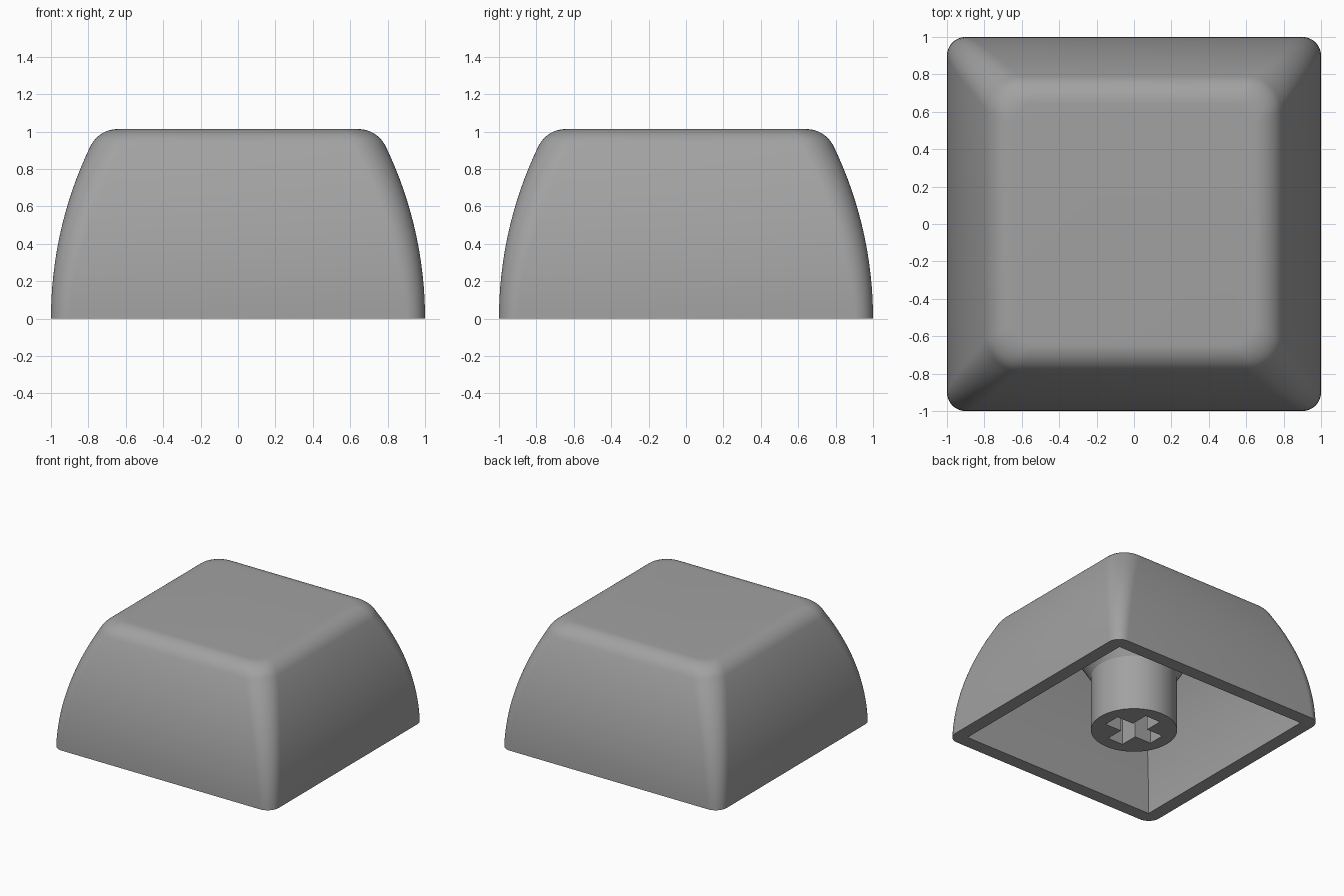
import bpy, bmesh, math

if "Cube" in bpy.data.objects:
    bpy.data.objects.remove(bpy.data.objects["Cube"])

grey = bpy.data.materials.new("mid_grey")
grey.diffuse_color = (0.36, 0.36, 0.36, 1)
grey.use_nodes = True
grey.node_tree.nodes["Principled BSDF"].inputs["Base Color"].default_value = grey.diffuse_color

TOP = 1.013          # overall height
BEND = 2.12          # radius of the curved side walls
CEILING = 0.88       # underside of the top plate


def half_width(z):
    return 1 - BEND + math.sqrt(BEND ** 2 - z ** 2)


def rounded_square(half, radius, z, n=12):
    pts = []
    for q in range(4):
        mid = math.radians(45 + 90 * q)
        cx = math.copysign(half - radius, math.cos(mid))
        cy = math.copysign(half - radius, math.sin(mid))
        for i in range(n + 1):
            a = math.radians(90 * q + 90 * i / n)
            pts.append((cx + radius * math.cos(a), cy + radius * math.sin(a), z))
    return pts


def loft(bm, rings):
    loops = [[bm.verts.new(p) for p in ring] for ring in rings]
    for a, b in zip(loops, loops[1:]):
        for i in range(len(a)):
            j = (i + 1) % len(a)
            bm.faces.new((a[i], a[j], b[j], b[i]))
    bm.faces.new(loops[0])
    bm.faces.new(loops[-1])


def make_object(name, bm):
    bmesh.ops.remove_doubles(bm, verts=bm.verts, dist=1e-5)
    bmesh.ops.recalc_face_normals(bm, faces=bm.faces)
    mesh = bpy.data.meshes.new(name)
    bm.to_mesh(mesh)
    bm.free()
    ob = bpy.data.objects.new(name, mesh)
    bpy.context.collection.objects.link(ob)
    mesh.materials.append(grey)
    return ob


def activate(ob):
    bpy.ops.object.select_all(action='DESELECT')
    ob.select_set(True)
    bpy.context.view_layer.objects.active = ob


# Hollow cap: sharp-cornered cavity, rim, curved walls, rounded top edge
rings = []
for i in range(13):
    z = CEILING * (1 - i / 12)
    rings.append(rounded_square(half_width(z) - 0.11, 0, z))
side_top = 0.92
for i in range(17):
    z = side_top * i / 16
    rings.append(rounded_square(half_width(z), 0.1 + 0.08 * i / 16, z))
lean = math.asin(side_top / BEND)
fillet = (TOP - side_top) / (1 - math.sin(lean))
centre = half_width(side_top) - fillet * math.cos(lean)
for i in range(1, 11):
    t = i / 10
    a = lean + (math.pi / 2 - lean) * t
    rings.append(rounded_square(centre + fillet * math.cos(a), 0.18 - 0.06 * t,
                                TOP - fillet + fillet * math.sin(a)))
bm = bmesh.new()
loft(bm, rings)
cap = make_object("cap_shell", bm)

# Stem: round post flaring out into the ceiling
bm = bmesh.new()
profile = [(0.325, 0), (0.325, 0.46), (0.58, CEILING + 0.005)]
loft(bm, [[(r * math.cos(2 * math.pi * k / 64), r * math.sin(2 * math.pi * k / 64), z)
           for k in range(64)] for r, z in profile])
stem = make_object("stem", bm)

# Cross-shaped socket cut into the stem
for name, sx, sy in (("slot_x", 0.44, 0.14), ("slot_y", 0.14, 0.44)):
    bm = bmesh.new()
    bmesh.ops.create_cube(bm, size=1)
    bmesh.ops.scale(bm, vec=(sx, sy, 0.86), verts=bm.verts)
    cutter = make_object(name, bm)
    cutter.hide_render = True
    mod = stem.modifiers.new(name, 'BOOLEAN')
    mod.operation = 'DIFFERENCE'
    mod.solver = 'EXACT'
    mod.object = cutter
    activate(stem)
    bpy.ops.object.modifier_apply(modifier=name)
    bpy.data.objects.remove(cutter)

for ob in (cap, stem):
    activate(ob)
    bpy.ops.object.shade_smooth_by_angle(angle=math.radians(25))
